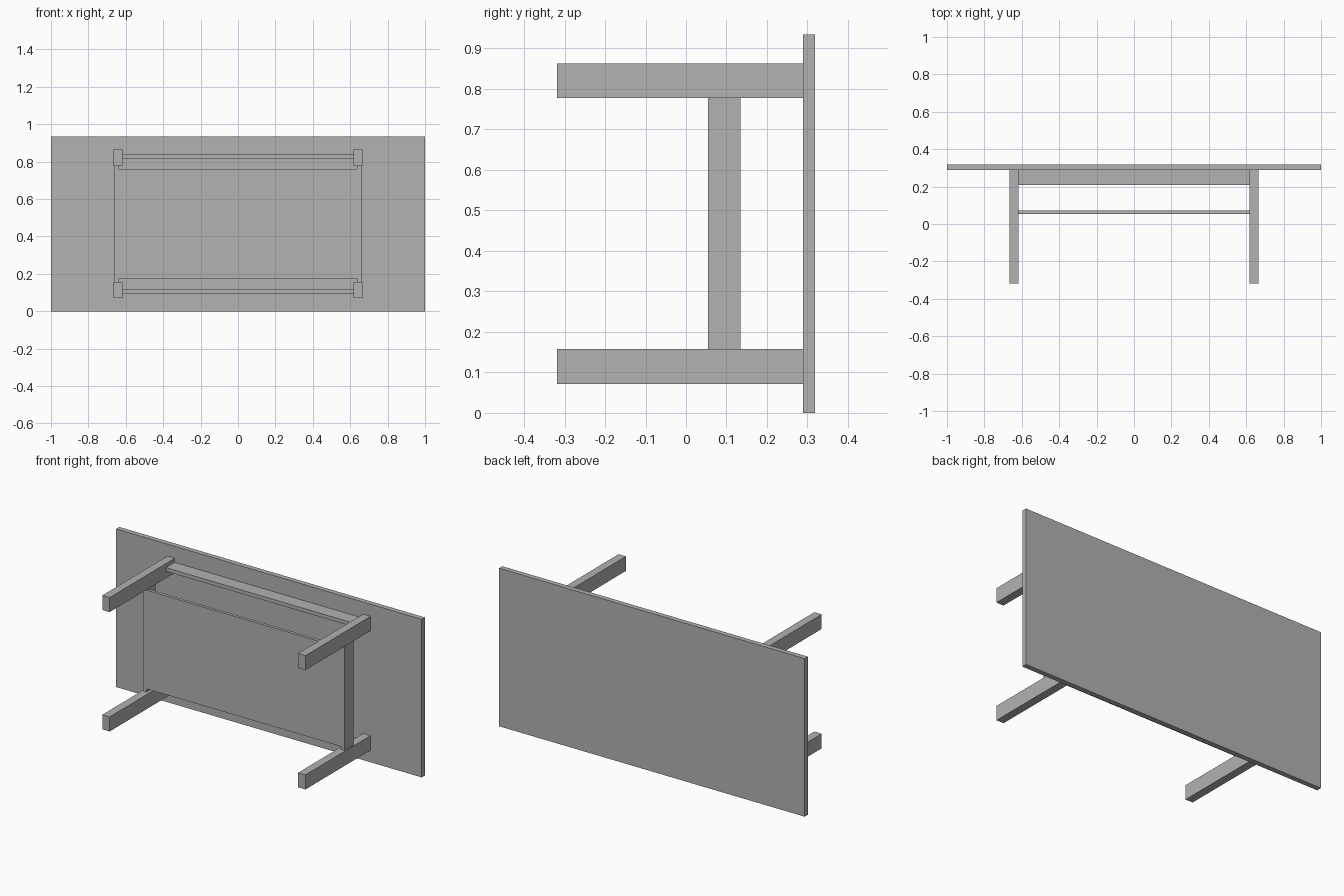
import bpy
import bmesh

if "Cube" in bpy.data.objects:
    bpy.data.objects.remove(bpy.data.objects["Cube"], do_unlink=True)

GREY = (0.445, 0.445, 0.445, 1.0)
grey = bpy.data.materials.new("plain_grey")
grey.use_nodes = True
grey.diffuse_color = GREY
grey.node_tree.nodes["Principled BSDF"].inputs["Base Color"].default_value = GREY


def box(name, x, y, z):
    """Box spanning the (low, high) pairs on each axis."""
    bm = bmesh.new()
    bmesh.ops.create_cube(bm, size=1.0)
    for v in bm.verts:
        v.co = [sum(r) / 2 + c * (r[1] - r[0]) for c, r in zip(v.co, (x, y, z))]
    mesh = bpy.data.meshes.new(name)
    bm.to_mesh(mesh)
    bm.free()
    mesh.materials.append(grey)
    obj = bpy.data.objects.new(name, mesh)
    bpy.context.collection.objects.link(obj)
    return obj


def mirrored(span, centre, side):
    """Offsets from a centre, placed on the chosen side."""
    return sorted(centre + side * s for s in span)


HEIGHT = 0.935
MID = HEIGHT / 2
BACK, UNDER, FOOT = 0.319, 0.289, -0.319
SHELF_FRONT = 0.054
SIDES = (("right", -1), ("left", 1))
LEVELS = (("lower", -1), ("upper", 1))

# Table top, standing on its long edge
box("table_top", (-1, 1), (UNDER, BACK), (0, HEIGHT))

# Legs point forward from the top
for side, sx in SIDES:
    for level, sz in LEVELS:
        box(f"{level}_{side}_leg", mirrored((0.617, 0.665), 0, sx),
            (FOOT, UNDER), mirrored((0.31, 0.396), MID, sz))

# Long aprons under the top, between the legs
for level, sz in LEVELS:
    box(f"{level}_apron", (-0.617, 0.617), (0.208, UNDER),
        mirrored((0.35, 0.372), MID, sz))

# End rails joining each pair of legs
for side, sx in SIDES:
    box(f"{side}_end_rail", mirrored((0.636, 0.66), 0, sx),
        (SHELF_FRONT, 0.135), (MID - 0.31, MID + 0.31))

# Shelf panel held between the end rails
box("shelf", (-0.636, 0.636), (SHELF_FRONT, 0.072), (MID - 0.292, MID + 0.292))
